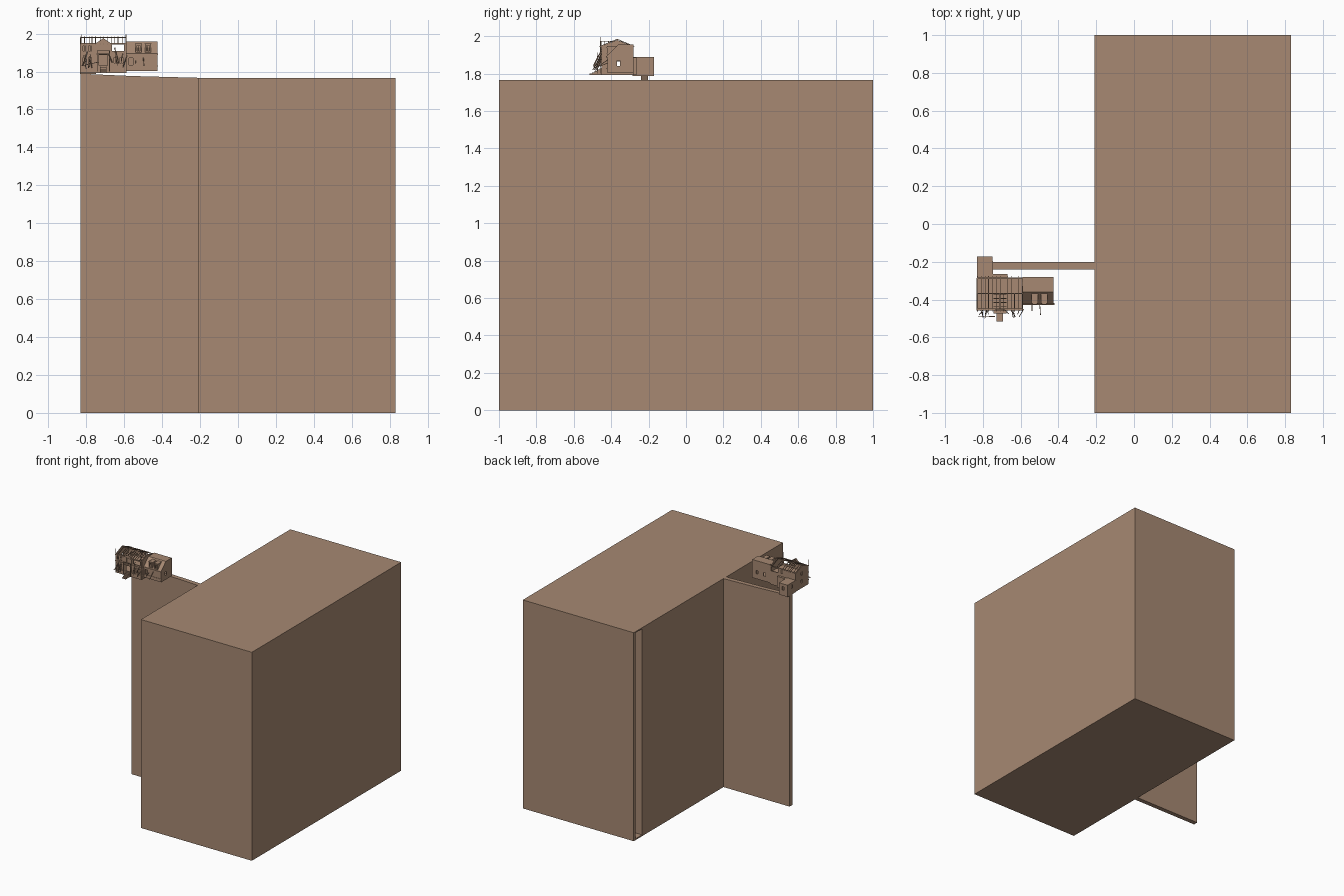
import bpy, bmesh, math, random
from mathutils import Vector, Matrix

if "Cube" in bpy.data.objects:
    bpy.data.objects.remove(bpy.data.objects["Cube"])

random.seed(4)
clay = bpy.data.materials.new("clay_brown")
clay.diffuse_color = (0.385, 0.25, 0.17, 1)
clay.use_nodes = True
clay.node_tree.nodes["Principled BSDF"].inputs["Base Color"].default_value = clay.diffuse_color


def finish(name, bm):
    bmesh.ops.remove_doubles(bm, verts=bm.verts, dist=1e-6)
    bmesh.ops.recalc_face_normals(bm, faces=bm.faces)
    me = bpy.data.meshes.new(name)
    bm.to_mesh(me)
    bm.free()
    me.materials.append(clay)
    ob = bpy.data.objects.new(name, me)
    bpy.context.collection.objects.link(ob)
    return ob


def add_box(bm, x0, x1, y0, y1, z0, z1):
    m = Matrix.Translation(((x0 + x1) / 2, (y0 + y1) / 2, (z0 + z1) / 2)) @ Matrix.Diagonal((x1 - x0, y1 - y0, z1 - z0, 1))
    bmesh.ops.create_cube(bm, size=1, matrix=m)


def boxes(name, *specs):
    bm = bmesh.new()
    for s in specs:
        add_box(bm, *s)
    return finish(name, bm)


def prism(name, pts, a, b, axis):
    """Extrude a 2D outline along x (outline is y,z) or y (outline is x,z)."""
    bm = bmesh.new()
    put = (lambda p, t: (t, p[0], p[1])) if axis == 'x' else (lambda p, t: (p[0], t, p[1]))
    f = bm.faces.new([bm.verts.new(put(p, a)) for p in pts])
    new = bmesh.ops.extrude_face_region(bm, geom=[f])["geom"]
    d = Vector(put((0, 0), b - a))
    bmesh.ops.translate(bm, vec=d, verts=[v for v in new if isinstance(v, bmesh.types.BMVert)])
    return finish(name, bm)


def beams(name, pairs, r):
    """Square timbers between pairs of points."""
    bm = bmesh.new()
    for p, q in pairs:
        p, q = Vector(p), Vector(q)
        d = q - p
        m = Matrix.Translation((p + q) / 2) @ d.to_track_quat('Z', 'X').to_matrix().to_4x4() @ Matrix.Diagonal((r, r, d.length, 1))
        bmesh.ops.create_cube(bm, size=1, matrix=m)
    return finish(name, bm)


def wall(name, u0, u1, z0, z1, at, axis, holes=(), t=0.006):
    """Wall panel with rectangular openings (centre u, centre z, width, height)."""
    us, zs = {u0, u1}, {z0, z1}
    for u, z, w, h in holes:
        us |= {u - w / 2, u + w / 2}
        zs |= {z - h / 2, z + h / 2}
    us, zs = sorted(us), sorted(zs)
    bm = bmesh.new()
    for a, b in zip(us, us[1:]):
        for c, d in zip(zs, zs[1:]):
            mu, mz = (a + b) / 2, (c + d) / 2
            if any(abs(mu - u) < w / 2 and abs(mz - z) < h / 2 for u, z, w, h in holes):
                continue
            ring = [(a, c), (b, c), (b, d), (a, d)]
            bm.faces.new([bm.verts.new((u, at, z) if axis == 'x' else (at, u, z)) for u, z in ring])
    ob = finish(name, bm)
    mod = ob.modifiers.new("thickness", 'SOLIDIFY')
    mod.thickness = t
    mod.offset = 0
    return ob


def window_frames(name, y, holes):
    """Raised sill, lintel and mullion around front openings."""
    s = []
    for u, z, w, h in holes:
        s.append((u - w * .7, u + w * .7, y - .004, y + .002, z - h / 2 - .004, z - h / 2))
        s.append((u - w * .7, u + w * .7, y - .004, y + .002, z + h / 2, z + h / 2 + .004))
        s.append((u - .001, u + .001, y - .001, y + .001, z - h / 2, z + h / 2))
    return boxes(name, *s)


# Massive cliff block with a narrow vertical slot near its back left corner
block = boxes("cliff_block", (-0.21, 0.83, -1, 1, 0, 1.767))
cutter = boxes("slot_cutter", (-0.3, -0.14, 0.89, 0.973, 0.012, 1.757))
cutter.hide_render = True
mod = block.modifiers.new("slot", 'BOOLEAN')
mod.operation = 'DIFFERENCE'
mod.object = cutter
bpy.context.view_layer.update()
cut = bpy.data.meshes.new_from_object(block.evaluated_get(bpy.context.evaluated_depsgraph_get()))
block.modifiers.clear()
block.data = cut
bpy.data.objects.remove(cutter)

# Tall thin causeway wall, its top rising toward the house
prism("causeway_wall", [(-0.83, 0), (-0.21, 0), (-0.21, 1.767), (-0.55, 1.776), (-0.83, 1.788)], -0.24, -0.202, 'y')

# Main house shell
X0, X1, Y0, Y1, ZB, ZE = -0.83, -0.59, -0.45, -0.285, 1.792, 1.948
RY, RZ = -0.368, 1.98
front = [(-0.811, 1.922, .014, .026), (-0.78, 1.922, .014, .026), (-0.811, 1.86, .014, .028),
         (-0.78, 1.86, .014, .028), (-0.71, 1.862, .045, .06)]
ruin = [(-0.632, 1.925, .064, .036)]
side = [(-0.645, 1.86, .016, .03), (-0.615, 1.86, .016, .03)]
wall("house_front_wall", X0, X1, ZB, ZE, Y0, 'x', front + ruin + side)
window_frames("house_front_frames", Y0 - .003, front[:4] + side)
wall("house_back_wall", X0, X1, ZB, ZE, Y1, 'x', [(-0.70, 1.925, .016, .028), (-0.70, 1.85, .016, .028)] + ruin)
for n, x in (("left", X0), ("right", X1)):
    wall("house_%s_wall" % n, Y0, Y1, ZB, ZE, x, 'y', [(-0.36, 1.915, .016, .028), (-0.36, 1.85, .016, .028)])
    prism("house_%s_gable" % n, [(Y0, ZE), (Y1, ZE), (RY, RZ)], x - .003, x + .003, 'x')
boxes("house_floors", (X0, X1, Y0, Y1, ZB, 1.803), (X0, X1, Y0, Y1, 1.888, 1.893))
boxes("house_string_courses", (X0 - .003, X1 + .003, Y0 - .007, Y0, 1.888, 1.894),
      (X0 - .003, X1 + .003, Y0 - .007, Y0, 1.826, 1.831), (X0 - .003, X1 + .003, Y0 - .007, Y0, 1.943, 1.949))

# Bare roof rafters and corner poles
rafters = []
for i in range(13):
    x = X0 + .004 + i * (X1 - X0 - .008) / 12 + random.uniform(-.004, .004)
    for y in (Y0 - .012, Y1 + .01):
        if random.random() < .85:
            rafters.append(((x, y, ZE - .003), (x, RY, RZ + .004)))
beams("roof_rafters", rafters, .0035)
beams("roof_ridge_and_eaves", [((X0, y, z), (X1, y, z)) for y, z in ((RY, RZ), (Y0, ZE), (Y1, ZE))], .004)
beams("corner_poles", [((x, Y0 - .006, 1.80), (x, Y0 - .006, 1.995)) for x in (X0 + .003, X1)], .004)

# Central front dormer
wall("dormer_front", -0.742, -0.678, 1.893, 1.952, -0.456, 'x', [(-0.71, 1.925, .026, .044)])
prism("dormer_gable", [(-0.742, 1.952), (-0.678, 1.952), (-0.71, 1.972)], -0.459, -0.453, 'y')
beams("dormer_roof_bars", [((sx * .034 - .71, y, 1.95), (-.71, y, 1.973)) for sx in (-1, 1)
                           for y in (-.455, -.435, -.415, -.395, -.375)], .004)
beams("dormer_ridge", [((-.71, -.46, 1.973), (-.71, -.37, 1.973))], .004)

# Porch steps and balcony
boxes("front_steps", *[(-0.727, -0.693, -0.515 + i * .013, -0.45, 1.792 + i * .007, 1.80 + i * .007) for i in range(5)])
boxes("front_balcony", (-0.745, -0.675, -0.475, -0.45, 1.889, 1.894))
beams("balcony_posts", [((x, -0.472, 1.80), (x, -0.472, 1.91)) for x in (-0.742, -0.678)]
      + [((-0.742, -0.472, 1.91), (-0.678, -0.472, 1.91))], .004)

# Collapsed timbers leaning on the front
debris = []
for i in range(12):
    x = random.choice([random.uniform(-.82, -.75), random.uniform(-.67, -.6)])
    z = random.uniform(1.815, 1.86)
    debris.append(((x, random.uniform(-.50, -.475), z),
                   (x + random.uniform(-.025, .025), -.452, z + random.uniform(.05, .09))))
debris += [((-.825, -.488, 1.83), (-.735, -.49, 1.85)), ((-.54, -.46, 1.84), (-.54, -.41, 1.86)),
           ((-.495, -.48, 1.83), (-.50, -.41, 1.88))]
beams("fallen_timbers", debris, .0035)

# Side wing with steep front roof
WX0, WX1 = -0.59, -0.425
prism("wing_roof", [(-0.425, 1.893), (-0.36, 1.957), (-0.28, 1.957), (-0.28, 1.893)], WX0, WX1, 'x')
low = [(-0.565, 1.853, .022, .036), (-0.525, 1.858, .02, .03), (-0.485, 1.858, .02, .03), (-0.447, 1.858, .016, .03)]
wall("wing_front_wall", WX0, WX1, 1.803, 1.893, -0.418, 'x', low[:1])
wall("wing_back_wall", WX0, WX1, 1.803, 1.893, -0.283, 'x', [(-0.54, 1.86, .016, .028), (-0.47, 1.86, .016, .028)])
wall("wing_end_wall", -0.42, -0.283, 1.803, 1.893, WX1 - .003, 'y', [(-0.36, 1.855, .016, .028)])
boxes("wing_base", (WX0, WX1, -0.42, -0.28, 1.803, 1.812))
boxes("wing_bands", (WX0, WX1 + .003, -0.428, -0.418, 1.886, 1.894), (WX0, WX1 + .003, -0.424, -0.418, 1.826, 1.831))
for n, x in (("left", -0.525), ("right", -0.475)):
    hole = [(x, 1.923, .016, .03)]
    wall("wing_dormer_face_" + n, x - .016, x + .016, 1.9, 1.946, -0.419, 'x', hole)
    boxes("wing_dormer_sides_" + n, (x - .016, x - .013, -.419, -.37, 1.9, 1.946),
          (x + .013, x + .016, -.419, -.37, 1.9, 1.946), (x - .018, x + .018, -.422, -.365, 1.944, 1.949))
    window_frames("wing_dormer_frame_" + n, -0.422, hole)

# Rear annex and small lean-to
AX0, AX1, AY0, AY1 = -0.832, -0.75, -0.285, -0.172
boxes("annex_slabs", (AX0, AX1, AY0, AY1, 1.788, 1.80), (AX0, AX1, AY0, AY1, 1.882, 1.888))
wall("annex_back_wall", AX0, AX1, 1.79, 1.885, AY1 - .003, 'x', [(-0.79, 1.85, .016, .028)])
for n, x in (("left", AX0 + .003), ("right", AX1 - .003)):
    wall("annex_%s_wall" % n, AY0, AY1, 1.79, 1.885, x, 'y', [(-0.23, 1.855, .016, .03)] if n == "left" else [])
boxes("annex_side_panel", (AX1, AX1 + .004, -0.28, -0.197, 1.838, 1.882))
boxes("rear_lean_to", (-0.75, -0.67, -0.283, -0.264, 1.792, 1.885))
